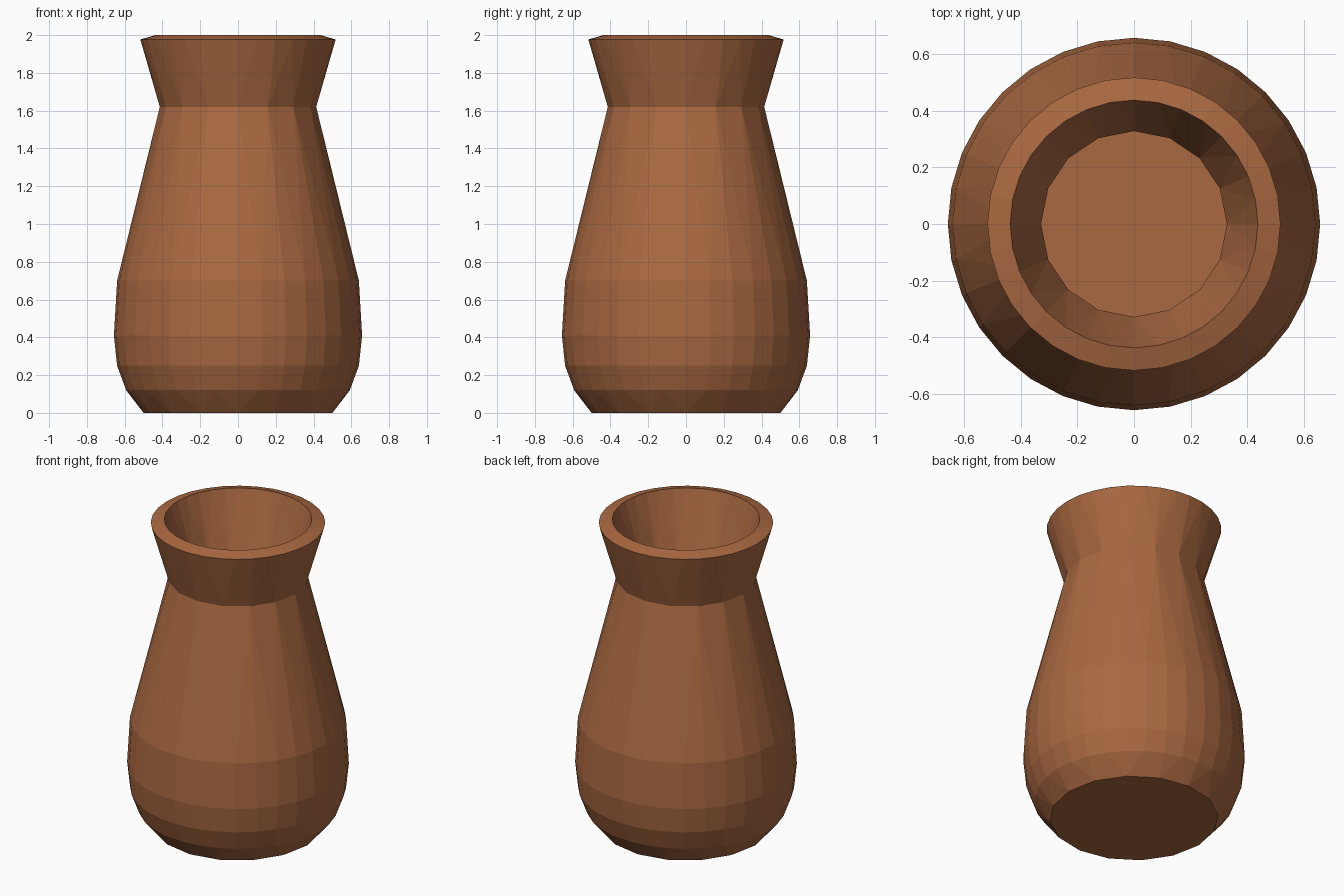
import bpy, bmesh, math

if "Cube" in bpy.data.objects:
    bpy.data.objects.remove(bpy.data.objects["Cube"])

# Clay colour
clay = bpy.data.materials.new("brown_clay")
clay.diffuse_color = (0.40, 0.14, 0.053, 1)
clay.use_nodes = True
clay.node_tree.nodes["Principled BSDF"].inputs["Base Color"].default_value = clay.diffuse_color

# Profile from the base, up the outside, over the rim and down inside:
# (radius, height, number of sides)
PROFILE = [
    (0.50, 0.00, 16), (0.592, 0.12, 32), (0.64, 0.25, 32),
    (0.657, 0.41, 32), (0.64, 0.70, 32), (0.414, 1.62, 16),
    (0.517, 1.977, 32), (0.437, 2.00, 32), (0.328, 1.645, 16),
    (0.56, 0.69, 32), (0.577, 0.41, 32), (0.562, 0.27, 32),
    (0.52, 0.16, 32), (0.45, 0.08, 16),
]


def ring(bm, r, z, n):
    return [bm.verts.new((r * math.cos(2 * math.pi * i / n),
                          r * math.sin(2 * math.pi * i / n), z)) for i in range(n)]


def bridge(bm, a, b):
    """Join two rings; the finer one may have twice the sides of the other."""
    if len(a) == len(b):
        n = len(a)
        for i in range(n):
            j = (i + 1) % n
            bm.faces.new((a[i], a[j], b[j], b[i]))
        return
    coarse, fine = (a, b) if len(a) < len(b) else (b, a)
    n, m = len(coarse), len(fine)
    for i in range(n):
        c0, c1 = coarse[i], coarse[(i + 1) % n]
        f0, f1, f2 = fine[2 * i], fine[2 * i + 1], fine[(2 * i + 2) % m]
        for tri in ((c0, f1, f0), (c0, c1, f1), (c1, f2, f1)):
            bm.faces.new(tri)


# Vase body
bm = bmesh.new()
rings = [ring(bm, *p) for p in PROFILE]
for lower, upper in zip(rings, rings[1:]):
    bridge(bm, lower, upper)
bm.faces.new(rings[0])    # underside
bm.faces.new(rings[-1])   # inner floor
bmesh.ops.recalc_face_normals(bm, faces=bm.faces)

mesh = bpy.data.meshes.new("vase")
bm.to_mesh(mesh)
bm.free()
mesh.materials.append(clay)
vase = bpy.data.objects.new("vase", mesh)
bpy.context.collection.objects.link(vase)
